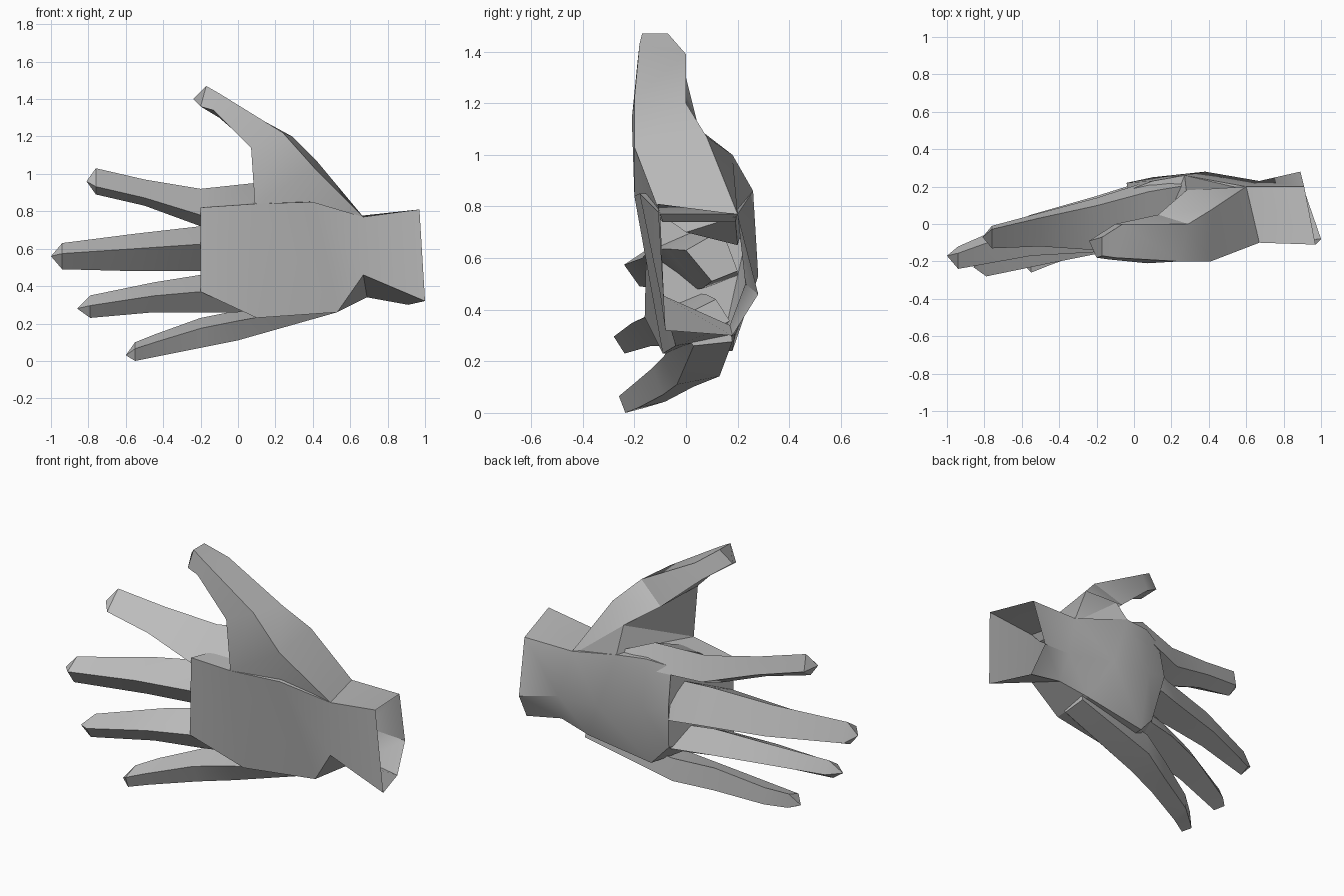
import bpy
import bmesh
import math

default_cube = bpy.data.objects.get("Cube")
if default_cube:
    bpy.data.objects.remove(default_cube, do_unlink=True)

# One plain grey skin colour
skin = bpy.data.materials.new("plain grey")
skin.use_nodes = True
skin_colour = (0.5, 0.5, 0.5, 1.0)
skin.diffuse_color = skin_colour
skin.node_tree.nodes["Principled BSDF"].inputs["Base Color"].default_value = skin_colour


def loft(name, rings, tip=None, open_start=False):
    """Skin a row of equal rings; close the far end with a cap or a pointed tip."""
    bm = bmesh.new()
    loops = [[bm.verts.new(point) for point in ring] for ring in rings]
    count = len(loops[0])
    for near, far in zip(loops, loops[1:]):
        for i in range(count):
            j = (i + 1) % count
            bm.faces.new((near[i], near[j], far[j], far[i]))
    last = loops[-1]
    if tip:
        apex = bm.verts.new(tip)
        for i in range(count):
            bm.faces.new((last[i], last[(i + 1) % count], apex))
    else:
        bm.faces.new(last)
    if not open_start:
        bm.faces.new(loops[0])
    bmesh.ops.recalc_face_normals(bm, faces=bm.faces)
    mesh = bpy.data.meshes.new(name)
    bm.to_mesh(mesh)
    bm.free()
    mesh.materials.append(skin)
    part = bpy.data.objects.new(name, mesh)
    bpy.context.collection.objects.link(part)
    bpy.ops.object.select_all(action="DESELECT")
    part.select_set(True)
    bpy.context.view_layer.objects.active = part
    bpy.ops.object.shade_smooth_by_angle(angle=math.radians(30))
    return part


def finger(name, sections, tip, lean=0.0, drop=0.0, foot=0.0, sag=0.0):
    """Four-sided finger from sections of (x, y, z, half depth, half height).

    lean shifts the top corner and foot the bottom corner towards the back;
    drop lowers the front corner and sag lowers the back corner.
    """
    rings = []
    for x, y, z, depth, height in sections:
        top = (x, y + lean * depth, z + height)
        front = (x, y - depth, z - drop * height)
        bottom = (x, y + foot * depth, z - height)
        back = (x, y + depth, z - sag * height)
        rings.append((top, front, bottom, back))
    return loft(name, rings, tip)


# Palm and open wrist: front top, back top, back middle, back low, front low
loft("palm_and_wrist", [
    [(.97, -.11, .81), (.91, .2, .77), (.89, .28, .46), (.91, .18, .3), (1, -.08, .32)],
    [(.67, -.1, .77), (.6, .2, .77), (.67, .23, .5), (.69, .17, .34), (.67, -.1, .46)],
    [(.4, -.18, .85), (.27, .26, .86), (.38, .28, .53), (.5, .19, .3), (.53, -.04, .26)],
    [(.09, -.2, .84), (.1, .23, .87), (.1, .25, .58), (.1, .18, .24), (.1, -.09, .23)],
    [(-.2, -.15, .82), (-.03, .18, .84), (-.04, .22, .62), (0, .16, .35), (-.2, -.16, .37)],
], open_start=True)

# Thumb: front outer, back outer, back inner, front inner
loft("thumb", [
    [(.67, -.1, .77), (.6, .2, .77), (.58, .19, .74), (.62, -.09, .74)],
    [(.41, -.2, 1.03), (.42, .08, 1.07), (.28, .18, 1), (.09, -.2, .84)],
    [(.24, -.2, 1.22), (.29, 0, 1.2), (.13, .05, 1.1), (.07, -.21, 1.14)],
    [(-.1, -.18, 1.43), (-.06, 0, 1.39), (-.1, 0, 1.3), (-.13, -.19, 1.34)],
    [(-.17, -.17, 1.47), (-.17, -.07, 1.47), (-.24, -.09, 1.4), (-.2, -.18, 1.36)],
])

# Thumb web, the wedge that ties the thumb to the back of the hand
loft("thumb_web", [
    [(.6, .19, .76), (.45, .2, .65), (.5, 0, .7)],
    [(.28, .18, 1), (.27, .26, .86), (.09, -.2, .84)],
])

# Fingers, each from inside the palm out to its tip
finger("index_finger", [
    (.27, .1, .82, .15, .05),
    (.08, .04, .85, .19, .1),
    (-.2, 0, .82, .14, .1),
    (-.5, -.03, .9, .09, .07),
    (-.76, -.07, .96, .06, .07),
], (-.81, -.07, .96), lean=.7, drop=.4, sag=.4)

finger("middle_finger", [
    (.2, .1, .61, .1, .1),
    (-.04, .06, .61, .14, .13),
    (-.2, 0, .6, .15, .12),
    (-.55, -.06, .58, .11, .1),
    (-.94, -.18, .56, .06, .07),
], (-1, -.17, .56), lean=.4, drop=-.2, sag=.6)

finger("ring_finger", [
    (.2, .08, .37, .09, .07),
    (0, .03, .36, .12, .1),
    (-.2, -.03, .36, .13, .1),
    (-.45, -.1, .34, .11, .08),
    (-.79, -.22, .29, .06, .06),
], (-.86, -.23, .28), lean=.4, drop=-.1, foot=-.3, sag=.2)

# Little finger runs on as the outer edge of the palm
finger("little_finger", [
    (.53, .08, .3, .1, .04),
    (0, .02, .19, .11, .08),
    (-.2, -.05, .15, .08, .08),
    (-.45, -.15, .08, .07, .06),
    (-.55, -.21, .05, .05, .05),
], (-.6, -.21, .03), lean=.9, drop=-.3, foot=-.5, sag=.6)
